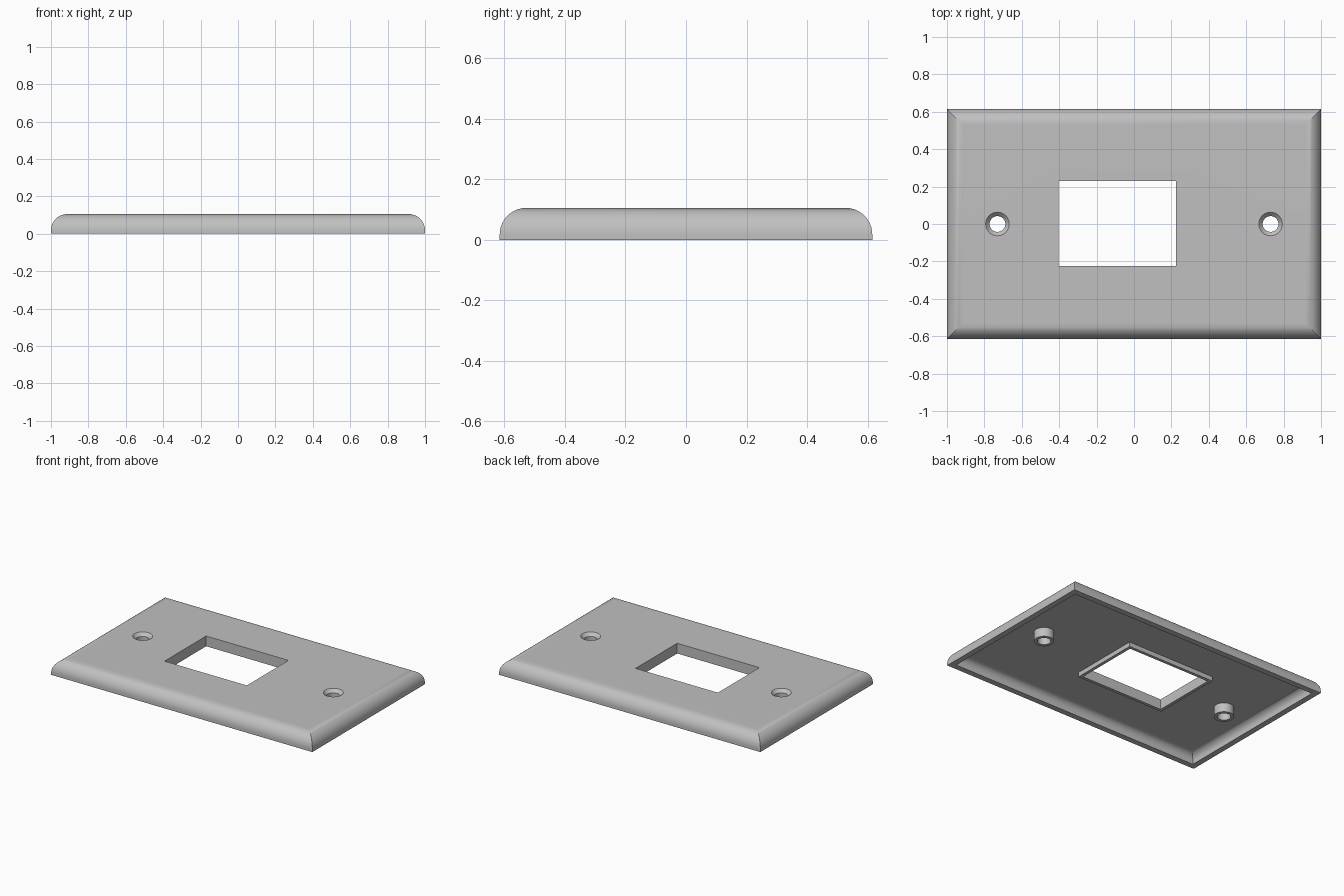
import bpy, bmesh, math

cube = bpy.data.objects.get("Cube")
if cube:
    bpy.data.objects.remove(cube, do_unlink=True)

HX, HY, H = 1.0, 0.615, 0.105      # half length, half width, height
R, T = 0.087, 0.04                 # edge radius, wall thickness
SCREW_X = 0.73
WIN_X, WIN_Y = (-0.405, 0.225), (-0.225, 0.23)
STEPS = 10

grey = bpy.data.materials.new("plate grey")
grey.use_nodes = True
color = (0.53, 0.53, 0.53, 1)
grey.diffuse_color = color
grey.node_tree.nodes["Principled BSDF"].inputs["Base Color"].default_value = color


def make_object(name, bm):
    bmesh.ops.recalc_face_normals(bm, faces=bm.faces)
    mesh = bpy.data.meshes.new(name)
    bm.to_mesh(mesh)
    bm.free()
    mesh.materials.append(grey)
    obj = bpy.data.objects.new(name, mesh)
    bpy.context.collection.objects.link(obj)
    return obj


def stack(name, rings):
    """Join equal-length point loops into a capped solid."""
    bm = bmesh.new()
    loops = [[bm.verts.new(p) for p in ring] for ring in rings]
    n = len(loops[0])
    for a, b in zip(loops, loops[1:]):
        for i in range(n):
            j = (i + 1) % n
            bm.faces.new((a[i], a[j], b[j], b[i]))
    bm.faces.new(loops[0])
    bm.faces.new(loops[-1])
    return make_object(name, bm)


def rect(x, y, z, grow=0.0):
    x0, x1, y0, y1 = x[0] - grow, x[1] + grow, y[0] - grow, y[1] + grow
    return [(x0, y0, z), (x1, y0, z), (x1, y1, z), (x0, y1, z)]


def lathe(name, x, profile, sides=48):
    angles = [2 * math.pi * i / sides for i in range(sides)]
    return stack(name, [[(x + r * math.cos(a), r * math.sin(a), z) for a in angles]
                        for r, z in profile])


def combine(target, tool, operation):
    bpy.context.view_layer.objects.active = target
    mod = target.modifiers.new(operation, 'BOOLEAN')
    mod.object, mod.operation, mod.solver = tool, operation, 'EXACT'
    bpy.ops.object.modifier_apply(modifier=mod.name)
    bpy.data.objects.remove(tool, do_unlink=True)


def quarter(radius):
    """Inset and height of the rounded edge, from the side wall to the flat."""
    for i in range(STEPS + 1):
        a = math.pi / 2 * i / STEPS
        yield R - radius * math.cos(a), H - R + radius * math.sin(a)


# Hollow plate: rounded outside, then the rim, then the matching inside
outside = [(0, 0)] + list(quarter(R))
inside = [(T, 0)] + list(quarter(R - T))
plate = stack("wall_plate", [rect((-HX, HX), (-HY, HY), z, -inset)
                             for inset, z in outside[::-1] + inside])

# Lip around the window and screw bosses on the underside
MID = H - T / 2
combine(plate, stack("window_lip", [rect(WIN_X, WIN_Y, z, 0.021) for z in (0.034, MID)]), 'UNION')
for side in (-1, 1):
    combine(plate, lathe("screw_boss", side * SCREW_X, [(0.063, 0.002), (0.063, MID)]), 'UNION')

# Window opening and countersunk screw holes
combine(plate, stack("window_cutter", [rect(WIN_X, WIN_Y, z) for z in (-0.1, 0.2)]), 'DIFFERENCE')
for side in (-1, 1):
    combine(plate, lathe("screw_cutter", side * SCREW_X,
                         [(0.042, -0.1), (0.042, H - 0.022), (0.063, H), (0.063, 0.2)]), 'DIFFERENCE')

# Smooth the rounded edges, keep the flats flat
bpy.ops.object.select_all(action='DESELECT')
plate.select_set(True)
bpy.context.view_layer.objects.active = plate
bpy.ops.object.shade_smooth_by_angle(angle=math.radians(30))
weighted = plate.modifiers.new("weighted_normals", 'WEIGHTED_NORMAL')
weighted.keep_sharp = True
